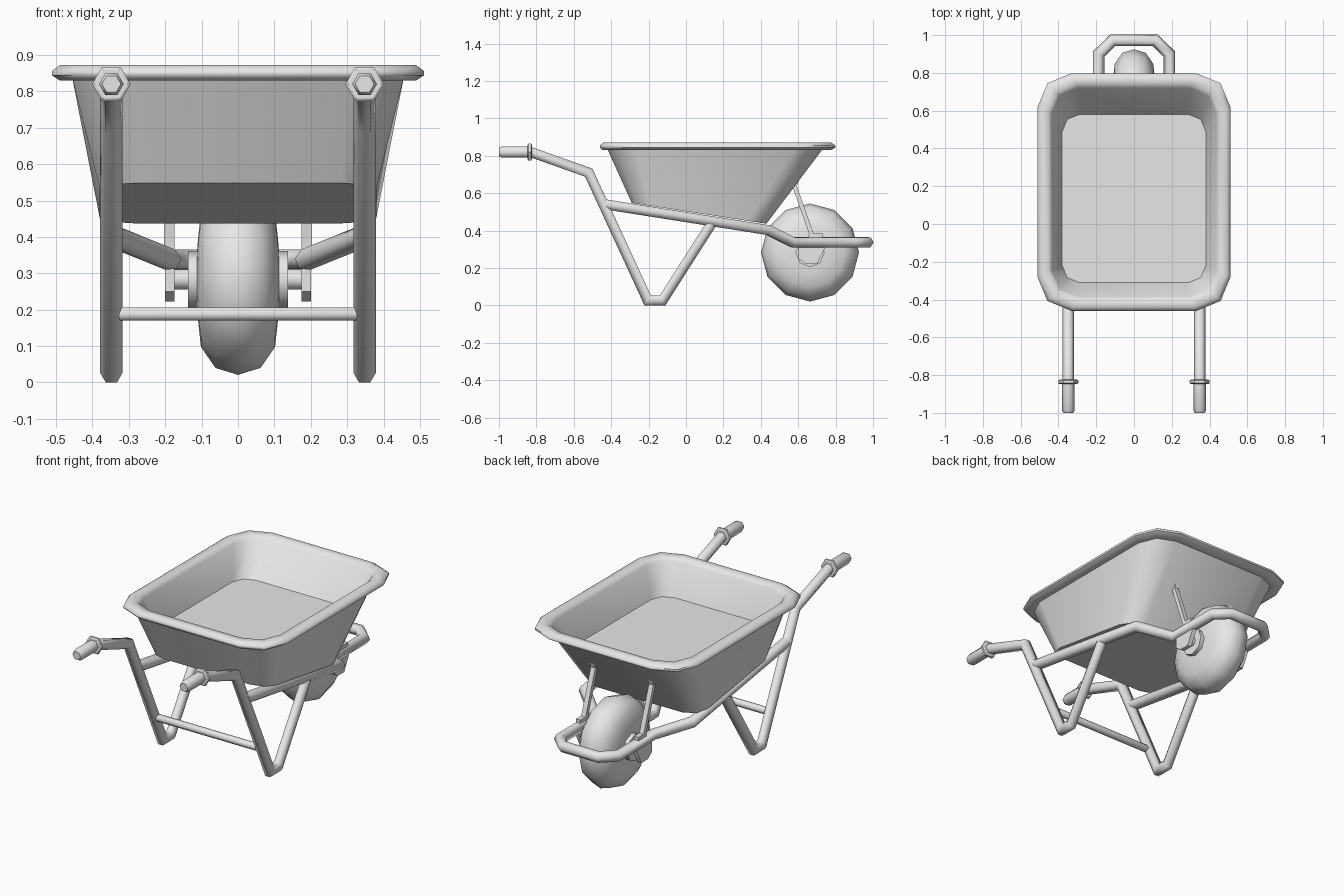
import bpy, bmesh
from math import sin, cos, pi, radians
from mathutils import Vector

if "Cube" in bpy.data.objects:
    bpy.data.objects.remove(bpy.data.objects["Cube"], do_unlink=True)

GREY = (0.8, 0.8, 0.8, 1)
grey = bpy.data.materials.new("plain_grey")
grey.use_nodes = True
grey.diffuse_color = GREY
grey.node_tree.nodes["Principled BSDF"].inputs["Base Color"].default_value = GREY


def loft(name, rings, limit=62):
    """Skin a list of equal rings, cap both ends and shade smooth below the limit angle."""
    bm = bmesh.new()
    rows = [[bm.verts.new(p) for p in ring] for ring in rings]
    n = len(rows[0])
    for a, b in zip(rows, rows[1:]):
        for i in range(n):
            j = (i + 1) % n
            bm.faces.new((a[i], a[j], b[j], b[i]))
    caps = [bm.faces.new(rows[0]), bm.faces.new(rows[-1])]
    bmesh.ops.recalc_face_normals(bm, faces=bm.faces[:])
    for f in bm.faces:
        f.smooth = True
    for e in bm.edges:
        e.smooth = e.calc_face_angle(0) < radians(limit)
    for cap in caps:
        for e in cap.edges:
            e.smooth = False
    mesh = bpy.data.meshes.new(name)
    bm.to_mesh(mesh)
    bm.free()
    mesh.materials.append(grey)
    obj = bpy.data.objects.new(name, mesh)
    bpy.context.collection.objects.link(obj)


def tube(name, path, r, sides=6):
    """Mitred pipe along a path."""
    pts = [Vector(p) for p in path]
    dirs = [(b - a).normalized() for a, b in zip(pts, pts[1:])]
    u = dirs[0].cross(Vector((0, 0, 1))).normalized()
    v = u.cross(dirs[0])
    offs = [r * (cos(2 * pi * k / sides) * u + sin(2 * pi * k / sides) * v)
            for k in range(sides)]
    rings = [[pts[0] + o for o in offs]]
    for i, t in enumerate(dirs):
        b = (t + dirs[min(i + 1, len(dirs) - 1)]).normalized()
        offs = [o - t * (o.dot(b) / t.dot(b)) for o in offs]
        rings.append([pts[i + 1] + o for o in offs])
    loft(name, rings)


def turned(name, centre, axis, profile, sides, limit=62):
    """Solid of revolution along x or y; profile holds (position, radius)."""
    c, rings = Vector(centre), []
    for d, r in profile:
        ring = []
        for k in range(sides):
            a = 2 * pi * k / sides
            p = (d, r * cos(a), r * sin(a)) if axis == "x" else (r * cos(a), d, r * sin(a))
            ring.append(c + Vector(p))
        rings.append(ring)
    loft(name, rings, limit)


def plate(name, x0, x1, outline):
    """Flat side profile (y, z) extruded across x."""
    loft(name, [[(x, y, z) for y, z in outline] for x in (x0, x1)], 30)


def tray_ring(hx, y0, y1, r, z0, z1):
    """Rectangle with faceted round corners, sloping from z0 at y0 to z1 at y1."""
    ring = []
    corners = [(1, y1 - r), (-1, y1 - r), (-1, y0 + r), (1, y0 + r)]
    for q, (s, cy) in enumerate(corners):
        for k in range(3):
            a = q * pi / 2 + k * pi / 4
            y = cy + r * sin(a)
            ring.append((s * (hx - r) + r * cos(a), y, z0 + (z1 - z0) * (y - y0) / (y1 - y0)))
    return ring


# Tray: outer wall, rolled lip, inner wall and level floor
loft("tray", [tray_ring(*p) for p in (
    (0.38, -0.29, 0.43, 0.10, 0.548, 0.437),
    (0.455, -0.42, 0.73, 0.15, 0.835, 0.835),
    (0.49, -0.445, 0.775, 0.17, 0.83, 0.83),
    (0.511, -0.46, 0.798, 0.18, 0.844, 0.844),
    (0.511, -0.46, 0.798, 0.18, 0.856, 0.856),
    (0.49, -0.44, 0.775, 0.17, 0.872, 0.872),
    (0.45, -0.40, 0.74, 0.15, 0.87, 0.87),
    (0.435, -0.385, 0.72, 0.14, 0.85, 0.85),
    (0.38, -0.31, 0.58, 0.09, 0.675, 0.675))], 56)

# Frame rail running under the tray and round the wheel
half = [(0.348, -0.43, 0.54), (0.348, 0.44, 0.403),
        (0.187, 0.57, 0.338), (0.187, 0.90, 0.338), (0.113, 0.972, 0.338)]
tube("frame_rail", half + [(-x, y, z) for x, y, z in reversed(half)], 0.031)

# Handles with legs, grips, and wheel brackets on both sides
for side, s in (("left", 1), ("right", -1)):
    x = 0.348 * s
    tube(side + "_handle_and_leg",
         [(x, y, z) for y, z in ((-0.86, 0.82), (-0.83, 0.82), (-0.52, 0.71),
                                 (-0.205, 0.027), (-0.125, 0.027), (0.135, 0.435))], 0.031)
    turned(side + "_grip", (x, 0, 0.82), "y",
           [(-1, 0.026), (-0.985, 0.034), (-0.84, 0.034)], 6)
    turned(side + "_grip_collar", (x, 0, 0.82), "y",
           [(-0.847, 0.046), (-0.842, 0.053), (-0.829, 0.053), (-0.824, 0.046)], 6, 40)
    turned(side + "_hub", (0, 0.663, 0.283), "x", [(0.09 * s, 0.078), (0.137 * s, 0.078)], 8, 50)
    plate(side + "_axle_hanger", 0.174 * s, 0.2 * s,
          [(0.60, 0.34), (0.60, 0.25), (0.64, 0.222), (0.70, 0.222), (0.745, 0.31), (0.745, 0.34)])
    plate(side + "_tray_strut", 0.174 * s, 0.203 * s,
          [(0.573, 0.65), (0.598, 0.68), (0.604, 0.672), (0.593, 0.638), (0.682, 0.385),
           (0.73, 0.385), (0.73, 0.362), (0.655, 0.362), (0.657, 0.385), (0.575, 0.62)])

# Leg brace
turned("leg_cross_bar", (0, -0.28, 0.188), "x",
       [(-0.33, 0.017), (-0.32, 0.021), (0.32, 0.021), (0.33, 0.017)], 6)

# Wheel and axle
tyre = [(0.113, 0.07), (0.11, 0.11), (0.102, 0.185), (0.062, 0.243)]
turned("wheel", (0, 0.663, 0.283), "x",
       [(-d, r) for d, r in tyre] + [(0, 0.262)] + tyre[::-1], 12, 70)
turned("axle", (0, 0.663, 0.283), "x", [(-0.19, 0.031), (0.19, 0.031)], 6)
